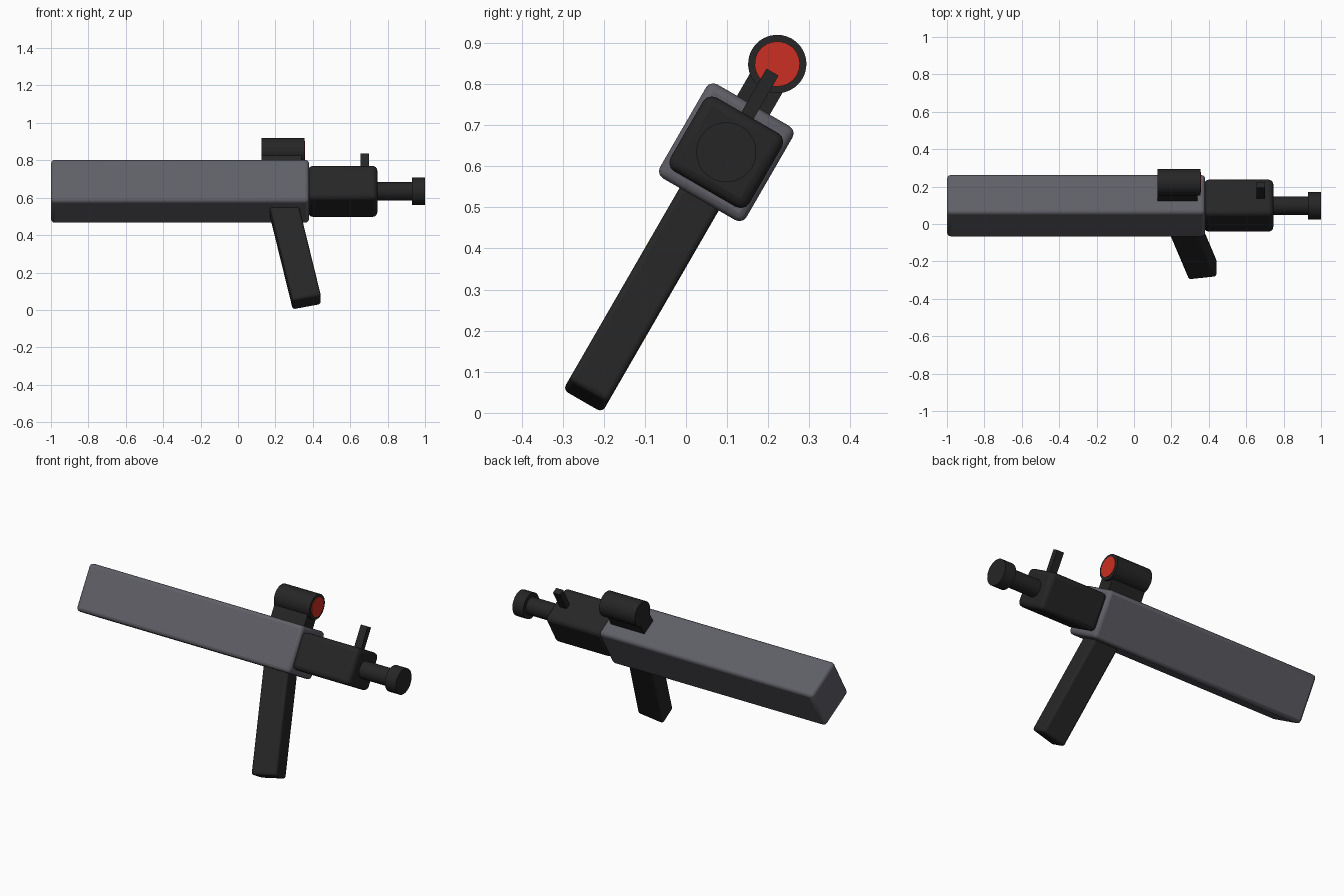
import bpy, bmesh
from math import radians
from mathutils import Matrix

cube = bpy.data.objects.get("Cube")
if cube:
    bpy.data.objects.remove(cube, do_unlink=True)

# Whole model is rolled about its long axis
ROLL = Matrix.Translation((0, 0.098, 0.634)) @ Matrix.Rotation(radians(-30), 4, 'X')


def material(name, rgb):
    m = bpy.data.materials.new(name)
    m.use_nodes = True
    m.diffuse_color = (*rgb, 1)
    m.node_tree.nodes["Principled BSDF"].inputs["Base Color"].default_value = (*rgb, 1)
    return m


grey = material("slate grey", (0.115, 0.115, 0.135))
black = material("matte black", (0.019, 0.019, 0.019))
red = material("lens red", (0.6, 0.028, 0.016))


def finish(name, bm, mat, local, bevel):
    mesh = bpy.data.meshes.new(name)
    bm.to_mesh(mesh)
    bm.free()
    mesh.materials.append(mat)
    ob = bpy.data.objects.new(name, mesh)
    bpy.context.collection.objects.link(ob)
    ob.matrix_world = ROLL @ local
    if bevel:
        mod = ob.modifiers.new("rounded edges", 'BEVEL')
        mod.width = bevel
        mod.segments = 3
        mod.limit_method = 'ANGLE'
    bpy.ops.object.select_all(action='DESELECT')
    ob.select_set(True)
    bpy.context.view_layer.objects.active = ob
    bpy.ops.object.shade_smooth_by_angle(angle=radians(35))


def box(name, center, size, mat, bevel=0, tilt=0):
    bm = bmesh.new()
    bmesh.ops.create_cube(bm, size=1, matrix=Matrix.Diagonal((*size, 1)))
    local = Matrix.Translation(center) @ Matrix.Rotation(radians(tilt), 4, 'Y')
    finish(name, bm, mat, local, bevel)


def tube(name, x0, x1, z, radius, mat):
    bm = bmesh.new()
    bmesh.ops.create_cone(bm, cap_ends=True, segments=32, radius1=radius,
                          radius2=radius, depth=x1 - x0,
                          matrix=Matrix.Rotation(radians(90), 4, 'Y'))
    finish(name, bm, mat, Matrix.Translation(((x0 + x1) / 2, 0, z)), 0)


# Main body and front block
box("body", (-0.31, 0, 0), (1.38, 0.243, 0.264), grey, 0.02)
box("front_block", (0.56, 0, 0), (0.37, 0.222, 0.207), black, 0.025)

# Barrel and muzzle
tube("barrel", 0.73, 0.94, 0, 0.049, black)
tube("muzzle", 0.93, 1.0, 0, 0.073, black)

# Raked grip
box("grip", (0.305, 0, -0.39), (0.155, 0.11, 0.605), black, 0.014, -12)

# Sights
box("front_sight", (0.678, 0, 0.155), (0.045, 0.034, 0.14), black)
box("scope_mount", (0.233, 0, 0.16), (0.215, 0.092, 0.08), black)
tube("scope", 0.125, 0.355, 0.248, 0.071, black)
tube("scope_lens", 0.35, 0.359, 0.248, 0.055, red)
